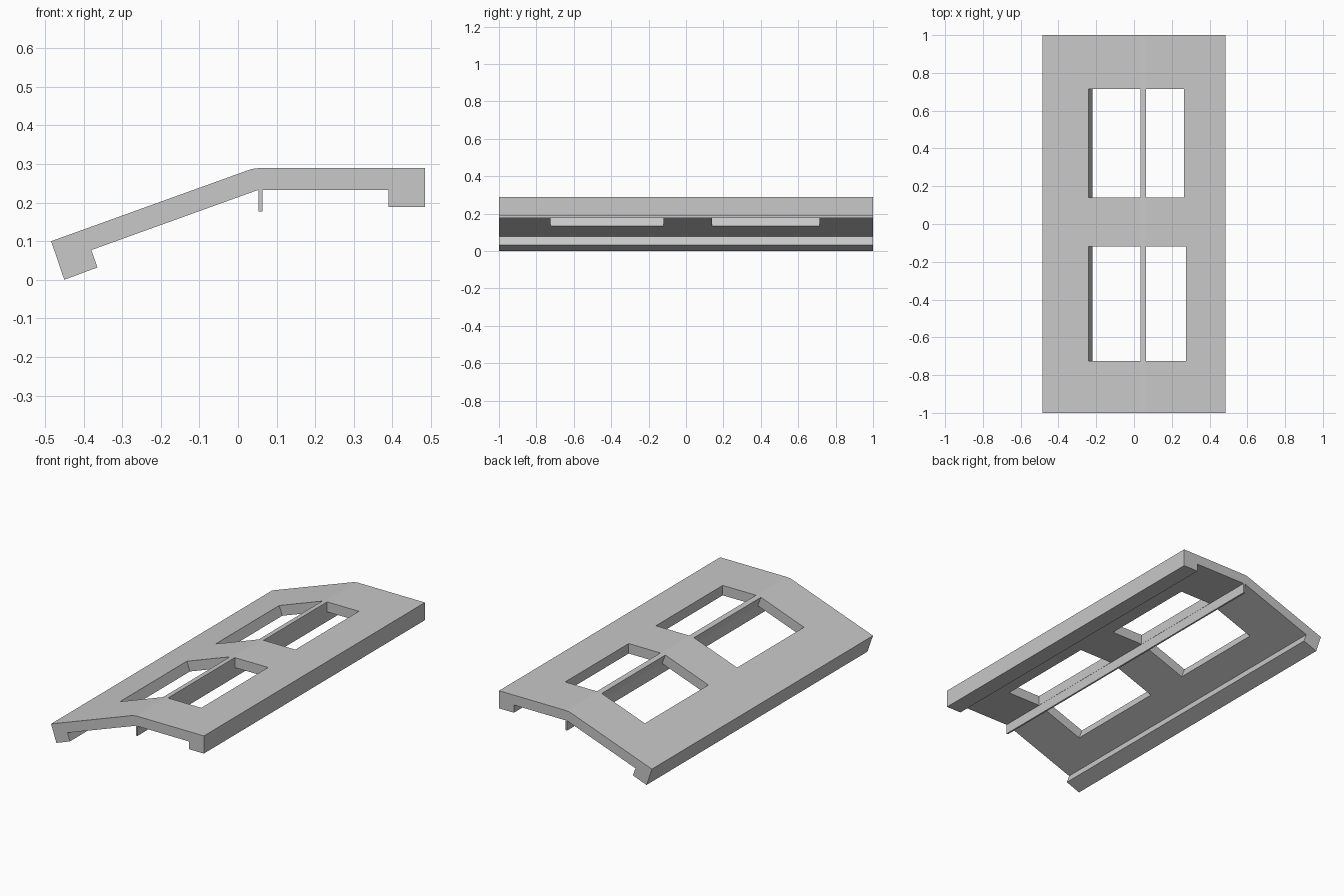
import bpy
import bmesh

if "Cube" in bpy.data.objects:
    bpy.data.objects.remove(bpy.data.objects["Cube"], do_unlink=True)

# Single flat grey
grey = bpy.data.materials.new("plain_grey")
grey.use_nodes = True
colour = (0.58, 0.58, 0.58, 1)
grey.diffuse_color = colour
grey.node_tree.nodes["Principled BSDF"].inputs["Base Color"].default_value = colour


def prism(name, profile, y0, y1):
    """Extrude an x-z profile along y."""
    bm = bmesh.new()
    face = bm.faces.new([bm.verts.new((x, y0, z)) for x, z in profile])
    ext = bmesh.ops.extrude_face_region(bm, geom=[face])["geom"]
    verts = [v for v in ext if isinstance(v, bmesh.types.BMVert)]
    bmesh.ops.translate(bm, verts=verts, vec=(0, y1 - y0, 0))
    bmesh.ops.recalc_face_normals(bm, faces=bm.faces)
    mesh = bpy.data.meshes.new(name)
    bm.to_mesh(mesh)
    bm.free()
    mesh.materials.append(grey)
    obj = bpy.data.objects.new(name, mesh)
    bpy.context.collection.objects.link(obj)
    return obj


# Bent panel with edge lips and a hanging centre rib
panel = prism("bent_panel", [
    (-0.484, 0.1), (-0.45, 0.0), (-0.364, 0.032), (-0.38, 0.077),
    (0.053, 0.233), (0.053, 0.177), (0.063, 0.177), (0.063, 0.233),
    (0.39, 0.233), (0.39, 0.189), (0.484, 0.189), (0.484, 0.29),
    (0.06, 0.29), (0.035, 0.287),
], -1, 1)


def cut(profile, y0, y1):
    cutter = prism("window_cutter", profile, y0, y1)
    cutter.hide_render = True
    mod = panel.modifiers.new("window", "BOOLEAN")
    mod.operation = "DIFFERENCE"
    mod.solver = "EXACT"
    mod.object = cutter
    bpy.context.view_layer.objects.active = panel
    bpy.ops.object.modifier_apply(modifier=mod.name)
    bpy.data.objects.remove(cutter, do_unlink=True)


# Two windows, each split by the rib into a sloped and a level opening
slope_opening = [(-0.26, 0.242), (-0.2, 0.081), (0.052, 0.2),
                 (0.052, 0.235), (0.013, 0.341)]
for y0, y1, right in ((-0.725, -0.12, 0.275), (0.14, 0.715, 0.265)):
    cut(slope_opening, y0, y1)
    cut([(0.064, 0.2), (right, 0.2), (right, 0.35), (0.064, 0.35)], y0, y1)
